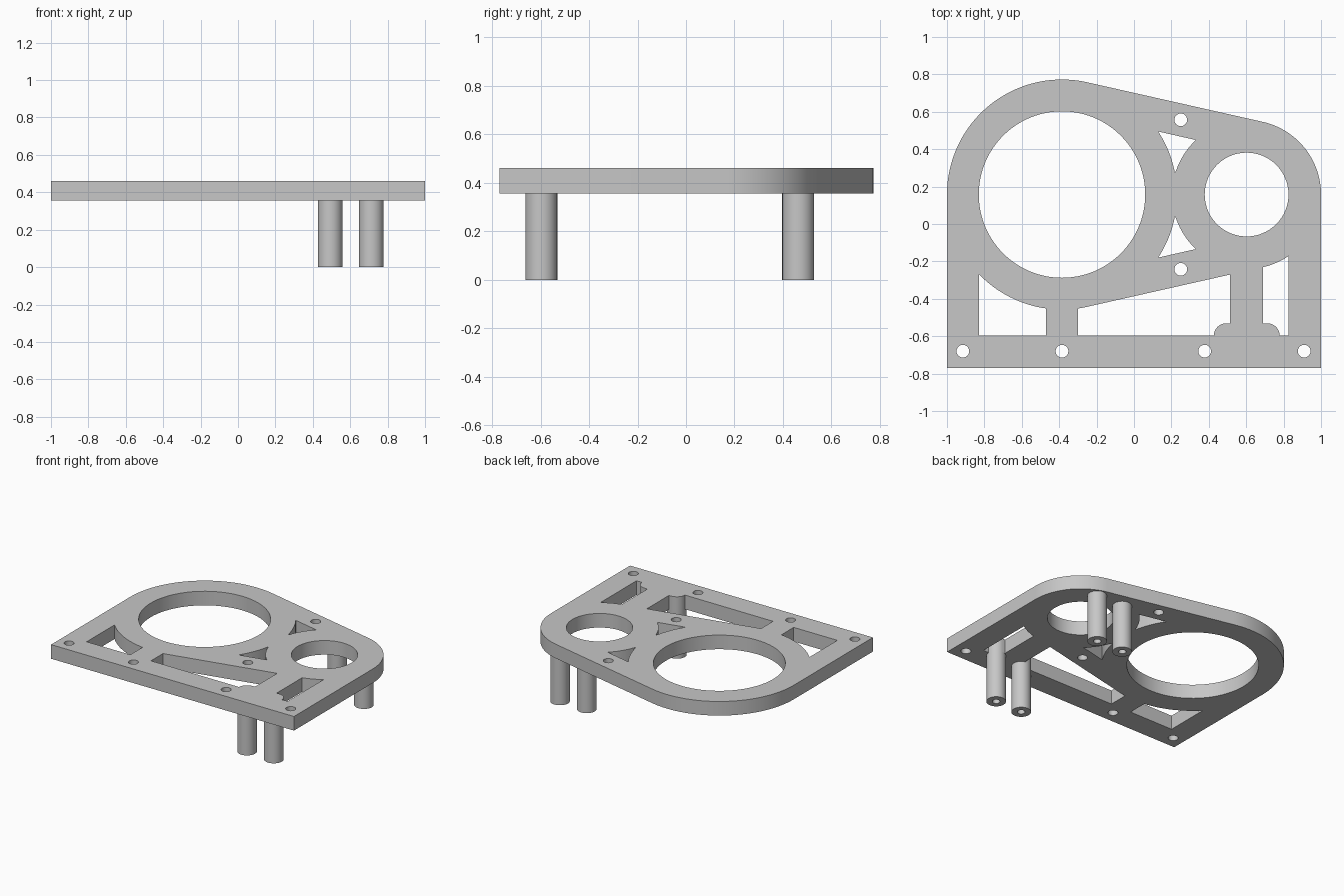
import bpy, bmesh, math
from math import pi, cos, sin, atan2, hypot

if "Cube" in bpy.data.objects:
    bpy.data.objects.remove(bpy.data.objects["Cube"])

BIG, BIG_R = (-0.385, 0.1575), 0.615      # large lobe
SMALL, SMALL_R = (0.602, 0.1575), 0.398   # small lobe
Z0, Z1 = 0.356, 0.461                     # plate bottom and top
PEG_X, PEG_Y, PEG_R = (0.493, 0.713), (-0.597, 0.463), 0.066

grey = bpy.data.materials.new("light grey")
grey.diffuse_color = (0.57, 0.57, 0.57, 1)
grey.use_nodes = True
grey.node_tree.nodes["Principled BSDF"].inputs["Base Color"].default_value = grey.diffuse_color


def arc(c, r, a0, a1, n):
    return [(c[0] + r * cos(a0 + (a1 - a0) * i / n),
             c[1] + r * sin(a0 + (a1 - a0) * i / n)) for i in range(n + 1)]


def arc_between(c, r, p, q, n=16):
    """Shortest arc round c from the direction of p to that of q."""
    a0 = atan2(p[1] - c[1], p[0] - c[0])
    a1 = atan2(q[1] - c[1], q[0] - c[0])
    d = (a1 - a0 + pi) % (2 * pi) - pi
    return arc(c, r, a0, a0 + d, n)


def circle(c, r, n):
    return arc(c, r, 0, 2 * pi, n)[:-1]


def finish(bm, name):
    bmesh.ops.recalc_face_normals(bm, faces=bm.faces)
    me = bpy.data.meshes.new(name)
    bm.to_mesh(me)
    bm.free()
    me.materials.append(grey)
    ob = bpy.data.objects.new(name, me)
    bpy.context.collection.objects.link(ob)
    bpy.ops.object.select_all(action='DESELECT')
    ob.select_set(True)
    bpy.context.view_layer.objects.active = ob
    bpy.ops.object.shade_smooth_by_angle(angle=math.radians(30))
    return ob


def flip(pts):
    """Mirror across the line through both lobe centres."""
    return [(x, 2 * BIG[1] - y) for x, y in pts]


# Outline: square front corners, two lobes joined by a tangent line
ta = math.acos((BIG_R - SMALL_R) / (SMALL[0] - BIG[0]))
outline = ([(-1, -0.77), (1, -0.77)] + arc(SMALL, SMALL_R, 0, ta, 32)
           + arc(BIG, BIG_R, ta, pi, 48))

# Large and small bores, screw holes
loops = [outline, circle(BIG, 0.445, 96), circle(SMALL, 0.224, 64)]
for c in [(-0.915, -0.68), (-0.385, -0.68), (0.378, -0.68), (0.91, -0.68),
          (0.25, 0.557), (0.25, -0.242)]:
    loops.append(circle(c, 0.034, 32))

# Curved triangular cutouts between the bores
tri = (arc_between(BIG, BIG_R, (0.13, 0.495), (0.222, 0.275))
       + arc_between(SMALL, SMALL_R, (0.222, 0.275), (0.33, 0.45))[1:])
loops += [tri, flip(tri)]

# Front windows: left, middle and right
FY, PAD = -0.595, -0.531
loops.append([(-0.83, FY), (-0.47, FY)]
             + arc_between(BIG, BIG_R, (-0.47, -0.452), (-0.83, -0.268)))
tangent = (BIG[0] + BIG_R * cos(ta), BIG[1] - BIG_R * sin(ta))
slope = cos(ta) / sin(ta)
loops.append([(-0.30, FY)] + arc((PEG_X[0], PEG_Y[0]), PEG_R, pi, pi / 2, 12)
             + [(0.512, PAD), (0.512, tangent[1] + slope * (0.512 - tangent[0]))]
             + arc_between(BIG, BIG_R, tangent, (-0.30, -0.452), 6))
loops.append([(0.69, PAD)] + arc((PEG_X[1], PEG_Y[0]), PEG_R, pi / 2, 0, 12)
             + [(0.825, FY)]
             + arc_between(SMALL, SMALL_R, (0.825, -0.17), (0.69, -0.23)))

# Plate
bm = bmesh.new()
for pts in loops:
    vs = [bm.verts.new((x, y, Z0)) for x, y in pts]
    for a, b in zip(vs, vs[1:] + vs[:1]):
        bm.edges.new((a, b))
bmesh.ops.triangle_fill(bm, use_beauty=True, edges=bm.edges[:], normal=(0, 0, 1))
res = bmesh.ops.extrude_face_region(bm, geom=bm.faces[:], use_keep_orig=True)
for v in res["geom"]:
    if isinstance(v, bmesh.types.BMVert):
        v.co.z = Z1
finish(bm, "plate")

# Legs: round pegs with a blind screw hole in the foot
for i, y in enumerate(PEG_Y):
    for j, x in enumerate(PEG_X):
        bm = bmesh.new()
        profile = [(0, 0.22), (0.026, 0.22), (0.026, 0), (PEG_R, 0),
                   (PEG_R, Z0), (0, Z0)]
        vs = [bm.verts.new((x + r, y, z)) for r, z in profile]
        es = [bm.edges.new(p) for p in zip(vs, vs[1:])]
        bmesh.ops.spin(bm, geom=vs + es, cent=(x, y, 0), axis=(0, 0, 1),
                       angle=2 * pi, steps=40)
        bmesh.ops.remove_doubles(bm, verts=bm.verts, dist=1e-4)
        finish(bm, ("front", "back")[i] + ("_left", "_right")[j] + "_leg")
